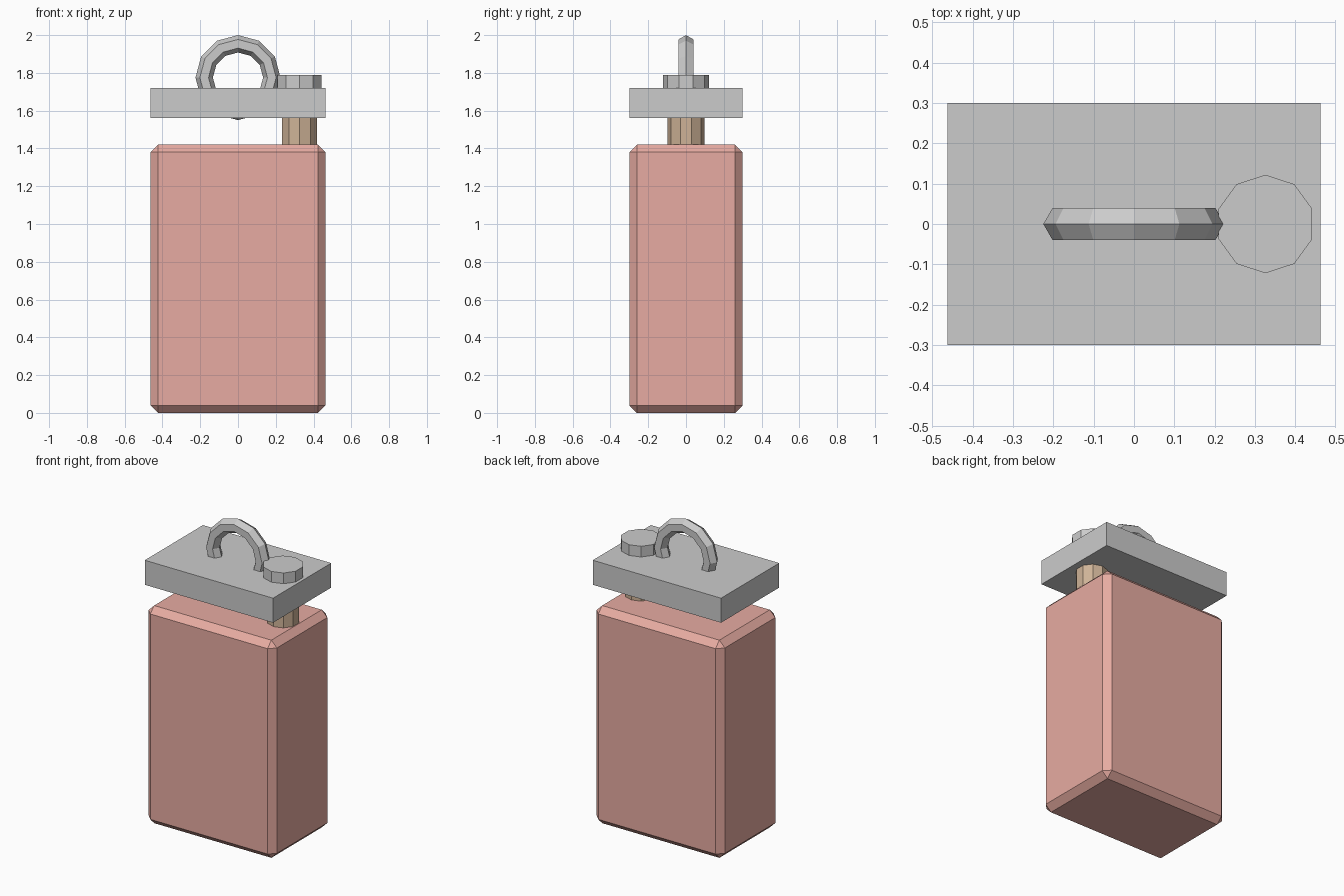
import bpy
import math

if "Cube" in bpy.data.objects:
    bpy.data.objects.remove(bpy.data.objects["Cube"])


def colour(obj, rgb):
    mat = bpy.data.materials.new(obj.name + "_colour")
    mat.diffuse_color = (*rgb, 1)
    mat.use_nodes = True
    mat.node_tree.nodes["Principled BSDF"].inputs["Base Color"].default_value = mat.diffuse_color
    obj.data.materials.append(mat)


def box(name, size, z_low, z_high):
    bpy.ops.mesh.primitive_cube_add(size=1, location=(0, 0, (z_low + z_high) / 2))
    obj = bpy.context.object
    obj.name = name
    obj.scale = (size[0], size[1], z_high - z_low)
    bpy.ops.object.transform_apply(location=False, rotation=False, scale=True)
    return obj


def decagon(name, radius, x, z_low, z_high):
    bpy.ops.mesh.primitive_cylinder_add(
        vertices=10, radius=radius, depth=z_high - z_low,
        location=(x, 0, (z_low + z_high) / 2))
    obj = bpy.context.object
    obj.name = name
    return obj


WIDTH, DEPTH = 0.926, 0.6
POST_X = 0.326

# Chamfered main block
body = box("body", (WIDTH, DEPTH), 0, 1.42)
bevel = body.modifiers.new("chamfer", 'BEVEL')
bevel.width = 0.04
bevel.segments = 1
colour(body, (0.8, 0.41, 0.36))

# Plate raised above the block
box("top_plate", (WIDTH, DEPTH), 1.56, 1.72)

# Post joining block and plate, with its cap on top
post = decagon("post", 0.097, POST_X, 1.40, 1.60)
colour(post, (0.62, 0.45, 0.31))
decagon("post_cap", 0.122, POST_X, 1.70, 1.79)

# Upright ring sunk through the plate
bpy.ops.mesh.primitive_torus_add(
    major_segments=12, minor_segments=6, major_radius=0.179, minor_radius=0.046,
    location=(0, 0, 1.775), rotation=(math.pi / 2, 0, 0))
bpy.context.object.name = "hanging_ring"
